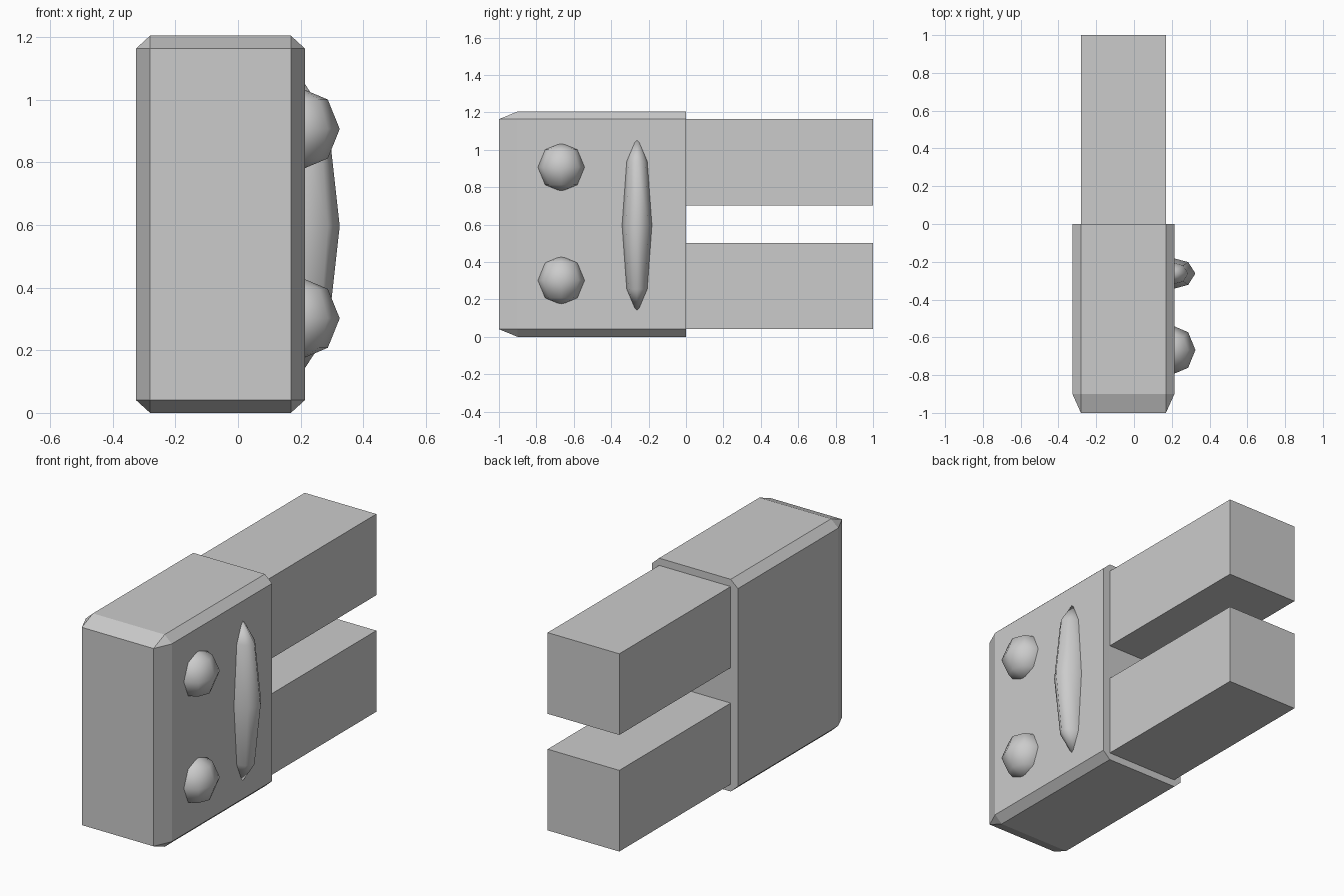
import bpy, bmesh

if "Cube" in bpy.data.objects:
    bpy.data.objects.remove(bpy.data.objects["Cube"])

CX = -0.056            # centre line of body and prongs
HX, IX = 0.27, 0.225   # body half width, and half width inside the chamfer
Z0, Z1, CZ = 0.0, 1.205, 0.041


def finish(name, bm):
    bmesh.ops.recalc_face_normals(bm, faces=bm.faces)
    mesh = bpy.data.meshes.new(name)
    bm.to_mesh(mesh)
    bm.free()
    ob = bpy.data.objects.new(name, mesh)
    bpy.context.collection.objects.link(ob)
    return ob


def box(name, lo, hi):
    bm = bmesh.new()
    bmesh.ops.create_cube(bm, size=1)
    for v in bm.verts:
        v.co = [l if c < 0 else h for c, l, h in zip(v.co, lo, hi)]
    return finish(name, bm)


def stud(name, centre, radii):
    bm = bmesh.new()
    bmesh.ops.create_uvsphere(bm, u_segments=8, v_segments=4, radius=1)
    bmesh.ops.scale(bm, vec=radii, verts=bm.verts)
    bmesh.ops.translate(bm, vec=centre, verts=bm.verts)
    for f in bm.faces:
        f.smooth = True
    return finish(name, bm)


# Body: block chamfered on its long edges and front, flat at the back
bm = bmesh.new()
for s in (-1, 1):
    for z_out, z_in in ((Z0, Z0 + CZ), (Z1, Z1 - CZ)):
        for y in (0.0, -0.9):
            bm.verts.new((CX + s * HX, y, z_in))
            bm.verts.new((CX + s * IX, y, z_out))
        bm.verts.new((CX + s * IX, -1.0, z_in))
bmesh.ops.convex_hull(bm, input=bm.verts)
bmesh.ops.dissolve_limit(bm, angle_limit=0.01, verts=bm.verts, edges=bm.edges)
finish("body", bm)

# Two prongs at the back
for name, lo, hi in (("lower_prong", 0.041, 0.502), ("upper_prong", 0.703, 1.164)):
    box(name, (CX - IX, -0.005, lo), (CX + IX, 1.0, hi))

# Raised details on the right side
for name, z in (("lower_rivet", 0.302), ("upper_rivet", 0.907)):
    stud(name, (0.195, -0.667, z), (0.13, 0.133, 0.133))
stud("grip_ridge", (0.195, -0.262, 0.597), (0.13, 0.085, 0.483))
